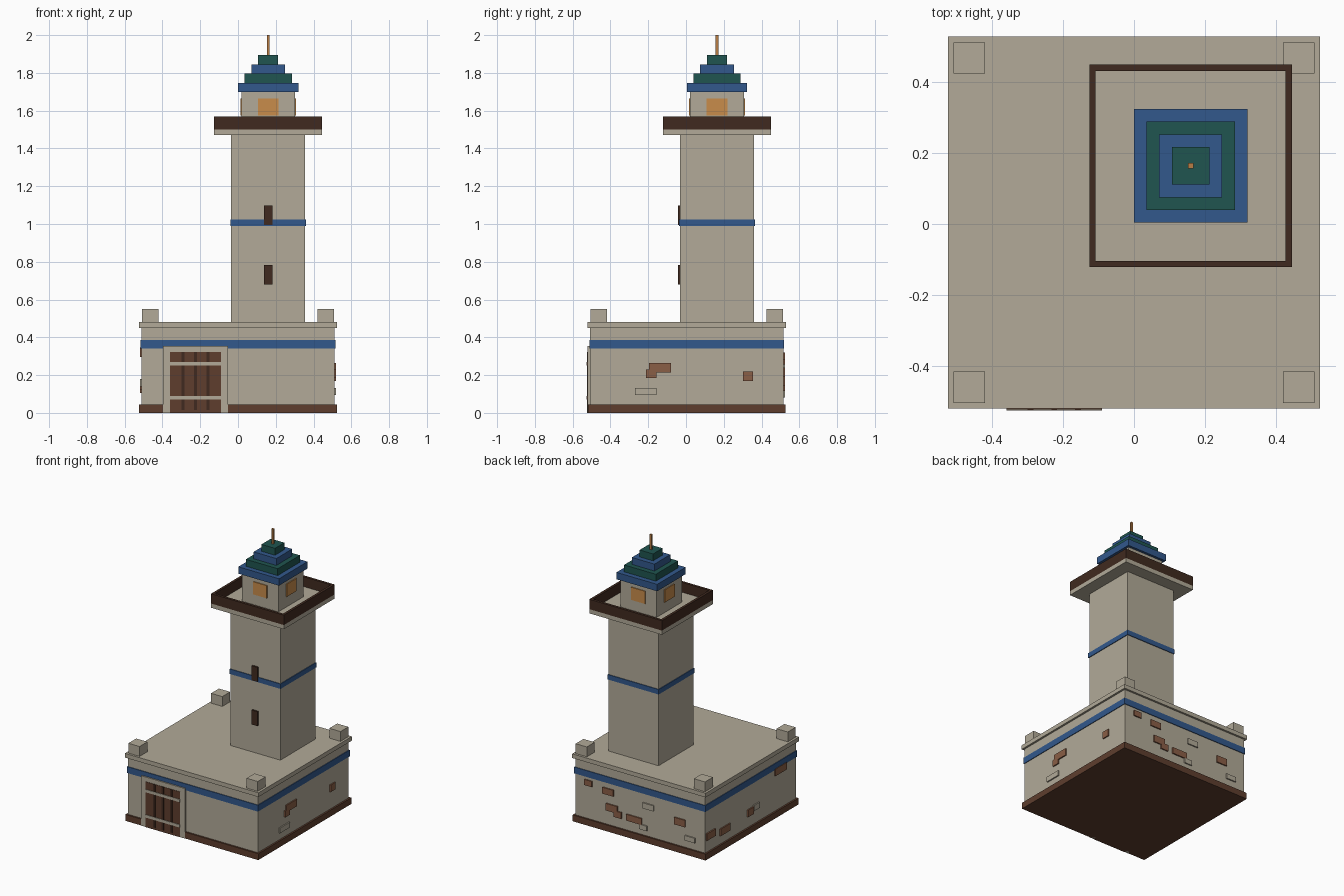
import bpy
import bmesh

if "Cube" in bpy.data.objects:
    bpy.data.objects.remove(bpy.data.objects["Cube"])

CY = 0.004            # depth offset of the whole building
TX, TY = 0.16, 0.164  # tower centre


def material(name, rgb):
    m = bpy.data.materials.new(name)
    m.diffuse_color = (*rgb, 1)
    m.use_nodes = True
    m.node_tree.nodes["Principled BSDF"].inputs["Base Color"].default_value = m.diffuse_color
    return m


STONE = material("stone", (0.445, 0.402, 0.314))
BLUE = material("blue", (0.032, 0.098, 0.262))
GREEN = material("green", (0.014, 0.091, 0.080))
DARK = material("dark wood", (0.051, 0.023, 0.014))
WOOD = material("brown wood", (0.112, 0.048, 0.027))
BRICK = material("brick", (0.254, 0.112, 0.061))
AMBER = material("amber glass", (0.578, 0.262, 0.070))
COPPER = material("copper", (0.480, 0.205, 0.060))


def box(name, x, y, z, mat):
    """Box from (low, high) pairs along each axis."""
    bm = bmesh.new()
    bmesh.ops.create_cube(bm, size=1)
    for v in bm.verts:
        v.co = [r[0] if c < 0 else r[1] for c, r in zip(v.co, (x, y, z))]
    mesh = bpy.data.meshes.new(name)
    bm.to_mesh(mesh)
    bm.free()
    mesh.materials.append(mat)
    ob = bpy.data.objects.new(name, mesh)
    bpy.context.collection.objects.link(ob)
    return ob


def block(name, cx, cy, half, z0, z1, mat):
    """Square block centred on (cx, cy)."""
    return box(name, (cx - half, cx + half), (cy - half, cy + half), (z0, z1), mat)


# Lower building
block("plinth", 0, CY, 0.523, 0, 0.045, WOOD)
block("base_walls", 0, CY, 0.511, 0.02, 0.45, STONE)
block("base_band", 0, CY, 0.516, 0.34, 0.385, BLUE)
block("roof_slab", 0, CY, 0.525, 0.45, 0.48, STONE)
for sx in (-1, 1):
    for sy in (-1, 1):
        block("corner_post", sx * 0.465, CY + sy * 0.465, 0.044, 0.48, 0.55, STONE)

# Door with frame, plank gaps and cross bars
back = -0.50
for x0, x1 in ((-0.397, -0.36), (-0.09, -0.053)):
    box("door_jamb", (x0, x1), (-0.521, back), (0, 0.355), STONE)
box("door_lintel", (-0.36, -0.09), (-0.521, back), (0.323, 0.355), STONE)
box("door", (-0.36, -0.09), (-0.523, back), (0, 0.323), WOOD)
for x in (-0.292, -0.225, -0.158):
    box("plank_gap", (x - 0.008, x + 0.008), (-0.525, back), (0.015, 0.323), DARK)
for z in (0.08, 0.26):
    box("door_bar", (-0.36, -0.09), (-0.527, back), (z - 0.01, z + 0.01), STONE)

# Protruding bricks: centre along wall, centre height, width, height, material
W = 0.50
OUT = 0.520
RIGHT = [(-0.138, 0.240, 0.116, 0.05, BRICK), (-0.183, 0.208, 0.055, 0.046, BRICK),
         (0.328, 0.195, 0.055, 0.05, BRICK), (-0.213, 0.113, 0.115, 0.037, STONE)]
LEFT = [(0.455, 0.155, 0.10, 0.05, BRICK), (0.296, 0.130, 0.11, 0.05, BRICK),
        (0.01, 0.147, 0.065, 0.05, BRICK), (-0.057, 0.160, 0.065, 0.04, STONE),
        (-0.33, 0.322, 0.13, 0.05, BRICK)]
BACK = [(0.405, 0.30, 0.06, 0.04, BRICK), (0.25, 0.28, 0.085, 0.045, BRICK),
        (0.22, 0.170, 0.09, 0.05, BRICK), (0.175, 0.138, 0.06, 0.045, BRICK),
        (0.045, 0.138, 0.12, 0.045, BRICK), (-0.067, 0.257, 0.085, 0.04, STONE),
        (-0.027, 0.10, 0.06, 0.035, STONE), (-0.315, 0.215, 0.085, 0.05, BRICK),
        (-0.395, 0.115, 0.08, 0.035, STONE)]
for side, bricks in (("right", RIGHT), ("left", LEFT), ("back", BACK)):
    for c, z, w, h, mat in bricks:
        along, up = (c - w / 2, c + w / 2), (z - h / 2, z + h / 2)
        if side == "back":
            box("back_brick", along, (W, OUT + CY), up, mat)
        elif side == "right":
            box("right_brick", (W, OUT), along, up, mat)
        else:
            box("left_brick", (-OUT, -W), along, up, mat)

# Tower shaft
block("tower", TX, TY, 0.196, 0.47, 1.47, STONE)
block("tower_band", TX, TY, 0.201, 0.99, 1.025, BLUE)
for z in (0.68, 0.995):
    box("slit_window", (0.137, 0.183), (TY - 0.207, TY - 0.19), (z, z + 0.103), DARK)

# Gallery with railing
R, T = 0.286, 0.018
block("gallery_floor", TX, TY, R, 1.47, 1.5, STONE)
for s in (-1, 1):
    edge = sorted((s * R, s * (R - T)))
    box("railing", (TX - R, TX + R), [TY + e for e in edge], (1.5, 1.57), DARK)
    box("railing", [TX + e for e in edge], (TY - R + T, TY + R - T), (1.5, 1.57), DARK)

# Lantern room with a pane on each side
block("lantern_room", TX, TY, 0.142, 1.5, 1.70, STONE)
for s in (-1, 1):
    out = sorted((s * 0.14, s * 0.148))
    box("lantern_pane", (TX - 0.055, TX + 0.055), [TY + e for e in out], (1.575, 1.665), AMBER)
    box("lantern_pane", [TX + e for e in out], (TY - 0.055, TY + 0.055), (1.575, 1.665), AMBER)

# Stepped roof and spire
for i, half in enumerate((0.16, 0.125, 0.089, 0.053)):
    block("roof_tier", TX, TY, half, 1.698 + i * 0.049, 1.747 + i * 0.049,
          GREEN if i % 2 else BLUE)
block("spire", TX, TY, 0.0075, 1.89, 2.0, COPPER)
